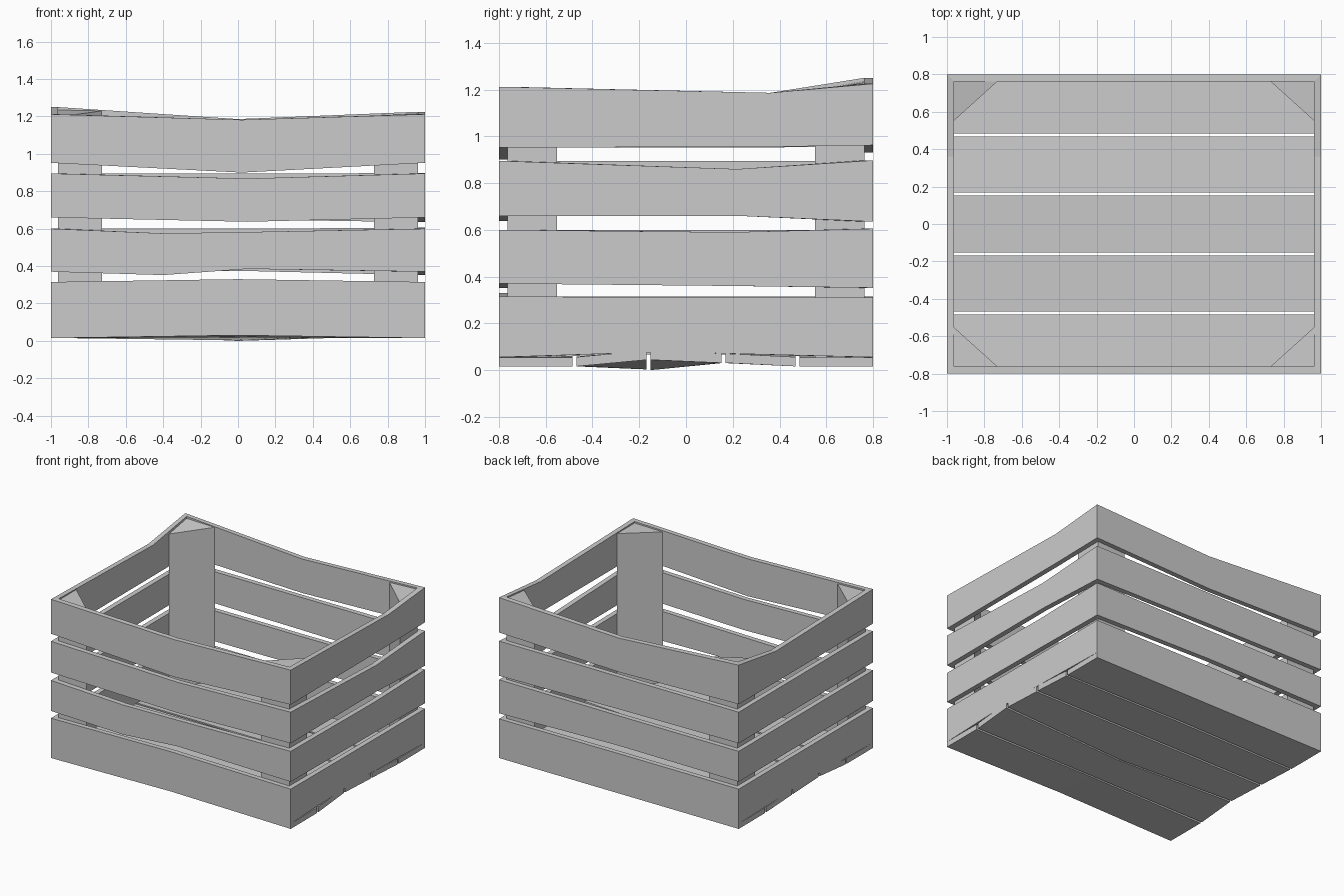
import bpy, bmesh

if "Cube" in bpy.data.objects:
    bpy.data.objects.remove(bpy.data.objects["Cube"])

X, Y, T = 1.0, 0.8, 0.038


def make_object(name, bm):
    bmesh.ops.recalc_face_normals(bm, faces=bm.faces)
    me = bpy.data.meshes.new(name)
    bm.to_mesh(me)
    bm.free()
    ob = bpy.data.objects.new(name, me)
    bpy.context.collection.objects.link(ob)
    return ob


def loft(name, sections):
    """Skin a chain of equal-length cross-sections and cap both ends."""
    bm = bmesh.new()
    rings = [[bm.verts.new(p) for p in s] for s in sections]
    n = len(rings[0])
    for a, b in zip(rings, rings[1:]):
        for i in range(n):
            j = (i + 1) % n
            bm.faces.new((a[i], a[j], b[j], b[i]))
    bm.faces.new(rings[0])
    bm.faces.new(rings[-1])
    return make_object(name, bm)


def wall_plank(name, side, stations):
    """Warped slat with mitred ends; stations are (position, bottom, top)."""
    sections = []
    for t, lo, hi in stations:
        if side in ("front", "back"):
            s = -1 if side == "front" else 1
            outer = (t, s * Y)
            inner = (max(-X + T, min(X - T, t)), s * (Y - T))
        else:
            s = -1 if side == "left" else 1
            outer = (s * X, t)
            inner = (s * (X - T), max(-Y + T, min(Y - T, t)))
        sections.append([(*outer, lo), (*outer, hi), (*inner, hi), (*inner, lo)])
    loft(name, sections)


# Each row: corner heights (bottom, top) and the bent mid stations per side
rows = [
    dict(FL=(.055, .315), FR=(.055, .315), BR=(.055, .31), BL=(.055, .315),
         front=[(0, .065, .33)], back=[(0, .055, .315)],
         left=[(0, .07, .315)], right=[(-.1, .078, .312)]),
    dict(FL=(.37, .60), FR=(.37, .60), BR=(.352, .605), BL=(.37, .60),
         front=[(-.4, .352, .575), (.05, .385, .582)], back=[(0, .375, .60)],
         left=[(0, .37, .60)], right=[(.2, .36, .59)]),
    dict(FL=(.66, .895), FR=(.66, .895), BR=(.635, .897), BL=(.66, .895),
         front=[(.05, .637, .868)], back=[(0, .65, .895)],
         left=[(0, .66, .895)], right=[(.22, .66, .86)]),
    dict(FL=(.952, 1.212), FR=(.952, 1.212), BR=(.962, 1.225), BL=(.955, 1.25),
         front=[(.02, .90, 1.182)], back=[(0, .93, 1.186)],
         left=[(.36, .953, 1.186)], right=[(.36, .955, 1.186)]),
]

# Slatted walls
for i, r in enumerate(rows, 1):
    for side, a, b, h in (("front", "FL", "FR", X), ("back", "BL", "BR", X),
                          ("left", "FL", "BL", Y), ("right", "FR", "BR", Y)):
        wall_plank(f"{side}_slat_{i}", side, [(-h, *r[a]), *r[side], (h, *r[b])])

# Floor boards: (y range, end heights, middle heights)
g = .008
boards = [
    ((-Y, -.477 - g), (.015, .015), (.03, .02)),
    ((-.477 + g, -.16 - g), (.016, .044), (.018, .003)),
    ((-.16 + g, .16 - g), (.044, .031), (.0, .03)),
    ((.16 + g, .477 - g), (.031, .016), (.03, .025)),
    ((.477 + g, Y), (.015, .015), (.025, .015)),
]
for i, ((y0, y1), end, mid) in enumerate(boards, 1):
    loft(f"floor_board_{i}", [
        [(x, y0, z[0]), (x, y1, z[1]), (x, y1, z[1] + .04), (x, y0, z[0] + .04)]
        for x, z in ((-X, end), (0, mid), (X, end))])

# Triangular corner posts: tops at the corner, along the long and short walls
posts = {
    "front_left": (-1, -1, 1.20, 1.195, 1.20),
    "front_right": (1, -1, 1.20, 1.195, 1.20),
    "back_right": (1, 1, 1.215, 1.205, 1.195),
    "back_left": (-1, 1, 1.235, 1.23, 1.197),
}
for name, (sx, sy, zc, zx, zy) in posts.items():
    pts = [(.963 * sx, .764 * sy), (.728 * sx, .764 * sy), (.963 * sx, .552 * sy)]
    loft(f"{name}_corner_post", [[(*p, .05) for p in pts],
                                 [(*p, z) for p, z in zip(pts, (zc, zx, zy))]])
